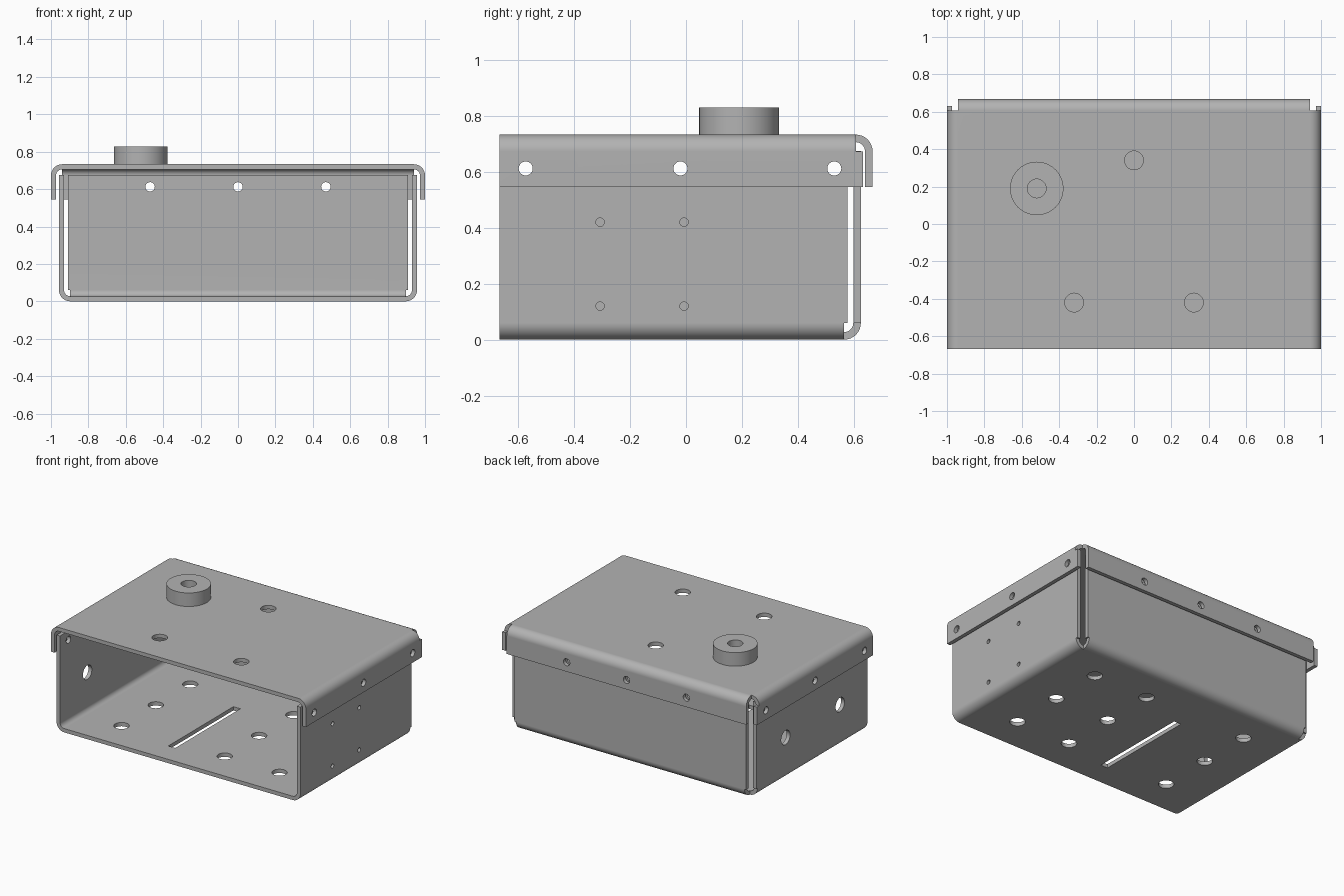
import bpy, bmesh, math
from mathutils import Matrix, Vector

if "Cube" in bpy.data.objects:
    bpy.data.objects.remove(bpy.data.objects["Cube"])

THICK = 0.027      # sheet thickness
BEND = 0.06        # outer bend radius
FRONT = -0.667     # open front edge
STEPS = 8

steel = bpy.data.materials.new("grey_steel")
steel.use_nodes = True
COLOUR = (0.45, 0.45, 0.45, 1)
steel.diffuse_color = COLOUR
steel.node_tree.nodes["Principled BSDF"].inputs["Base Color"].default_value = COLOUR


def to_object(name, bm):
    mesh = bpy.data.meshes.new(name)
    bm.to_mesh(mesh)
    bm.free()
    ob = bpy.data.objects.new(name, mesh)
    bpy.context.collection.objects.link(ob)
    mesh.materials.append(steel)
    return ob


def activate(ob):
    bpy.ops.object.select_all(action='DESELECT')
    ob.select_set(True)
    bpy.context.view_layer.objects.active = ob


def cylinder(bm, centre, radius, length, axis='Z'):
    turn = {'X': Matrix.Rotation(math.pi / 2, 4, 'Y'),
            'Y': Matrix.Rotation(math.pi / 2, 4, 'X'),
            'Z': Matrix()}[axis]
    bmesh.ops.create_cone(bm, cap_ends=True, segments=40, radius1=radius, radius2=radius,
                          depth=length, matrix=Matrix.Translation(centre) @ turn)


def flange(bm, a, b, out, up, height, extra_a, extra_b):
    """Roll a flange off edge a-b, then widen its flat part by the extras."""
    out, up = Vector(out), Vector((0, 0, up))
    along = (b.co - a.co).normalized()
    start = (a, b)
    base = (a.co.copy(), b.co.copy())

    def next_row(row, offset):
        new = [bm.verts.new(p + offset) for p in base]
        bm.faces.new((row[0], row[1], new[1], new[0]))
        return new

    row = start
    for i in range(1, STEPS + 1):
        t = math.pi / 2 * i / STEPS
        row = next_row(row, out * BEND * math.sin(t) + up * BEND * (1 - math.cos(t)))
    end = next_row(row, out * BEND + up * height)
    for k, grow in ((0, -extra_a), (1, extra_b)):
        if grow:
            tips = [bm.verts.new(v.co + along * grow) for v in (row[k], end[k])]
            bm.faces.new((row[k], end[k], tips[1], tips[0]))


def bent_sheet(name, half_x, back, z, up, height, side_extra, back_extra):
    """Flat panel with two side flanges and one back flange."""
    bm = bmesh.new()
    fl, fr, br, bl = [bm.verts.new((x, y, z)) for x, y in
                      ((-half_x, FRONT), (half_x, FRONT), (half_x, back), (-half_x, back))]
    panel = bm.faces.new((fl, fr, br, bl))
    flange(bm, fr, br, (1, 0, 0), up, height, 0, side_extra)
    flange(bm, fl, bl, (-1, 0, 0), up, height, 0, side_extra)
    flange(bm, bl, br, (0, 1, 0), up, height, back_extra, back_extra)
    bmesh.ops.recalc_face_normals(bm, faces=bm.faces)
    if panel.normal.z * up > 0:
        bmesh.ops.reverse_faces(bm, faces=bm.faces)
    ob = to_object(name, bm)
    solid = ob.modifiers.new("sheet", 'SOLIDIFY')
    solid.thickness = THICK
    solid.offset = -1
    solid.use_even_offset = True
    activate(ob)
    bpy.ops.object.modifier_apply(modifier="sheet")
    return ob


def drill(ob, bm):
    """Cut every shape in bm out of the object."""
    cutter = to_object("cutter", bm)
    cutter.hide_render = True
    cut = ob.modifiers.new("holes", 'BOOLEAN')
    cut.operation = 'DIFFERENCE'
    cut.solver = 'EXACT'
    cut.object = cutter
    activate(ob)
    bpy.ops.object.modifier_apply(modifier="holes")
    bpy.data.objects.remove(cutter)


def finish(ob):
    activate(ob)
    bpy.ops.object.shade_smooth_by_angle(angle=math.radians(30))
    weighted = ob.modifiers.new("flat_shading", 'WEIGHTED_NORMAL')
    weighted.keep_sharp = True


def rim_holes(bm):
    """Screw holes that pass through both sheets near the top."""
    for y in (-0.573, -0.02, 0.53):
        cylinder(bm, (0, y, 0.612), 0.025, 2.4, 'X')
    for x in (-0.47, 0, 0.47):
        cylinder(bm, (x, 0.63, 0.612), 0.025, 0.2, 'Y')


# Lower box: floor, side walls and back wall
box = bent_sheet("box_body", 0.897, 0.565, 0, 1, 0.675, 0.012, 0.012)
holes = bmesh.new()
rim_holes(holes)
for x in (-0.62, 0.19, 0.62):                      # floor holes
    for y in (-0.42, -0.035, 0.35):
        cylinder(holes, (x, y, 0), 0.05, 0.2)
for y in (-0.36, 0.25):                            # cable holes
    cylinder(holes, (-0.95, y, 0.30), 0.05, 0.2, 'X')
for y in (-0.307, -0.007):                         # small mounting holes
    for z in (0.12, 0.42):
        cylinder(holes, (0.95, y, z), 0.015, 0.2, 'X')
bmesh.ops.create_cube(holes, size=1, matrix=Matrix.Translation((-0.17, -0.135, 0))
                      @ Matrix.Diagonal((0.055, 0.73, 0.2, 1)))   # floor slot
drill(box, holes)
finish(box)

# Lid: top panel with turned-down rims
BUTTON = (-0.52, 0.19)
lid = bent_sheet("lid", 0.94, 0.607, 0.733, -1, 0.188, 0.025, 0)
holes = bmesh.new()
rim_holes(holes)
for x, y in ((0, 0.34), (-0.32, -0.42), (0.32, -0.42), BUTTON):
    cylinder(holes, (x, y, 0.73), 0.05, 0.2)
drill(lid, holes)
finish(lid)

# Round spacer on the lid
ring = bmesh.new()
cylinder(ring, (*BUTTON, 0.781), 0.143, 0.096)
spacer = to_object("lid_spacer", ring)
holes = bmesh.new()
cylinder(holes, (*BUTTON, 0.78), 0.05, 0.3)
drill(spacer, holes)
finish(spacer)
